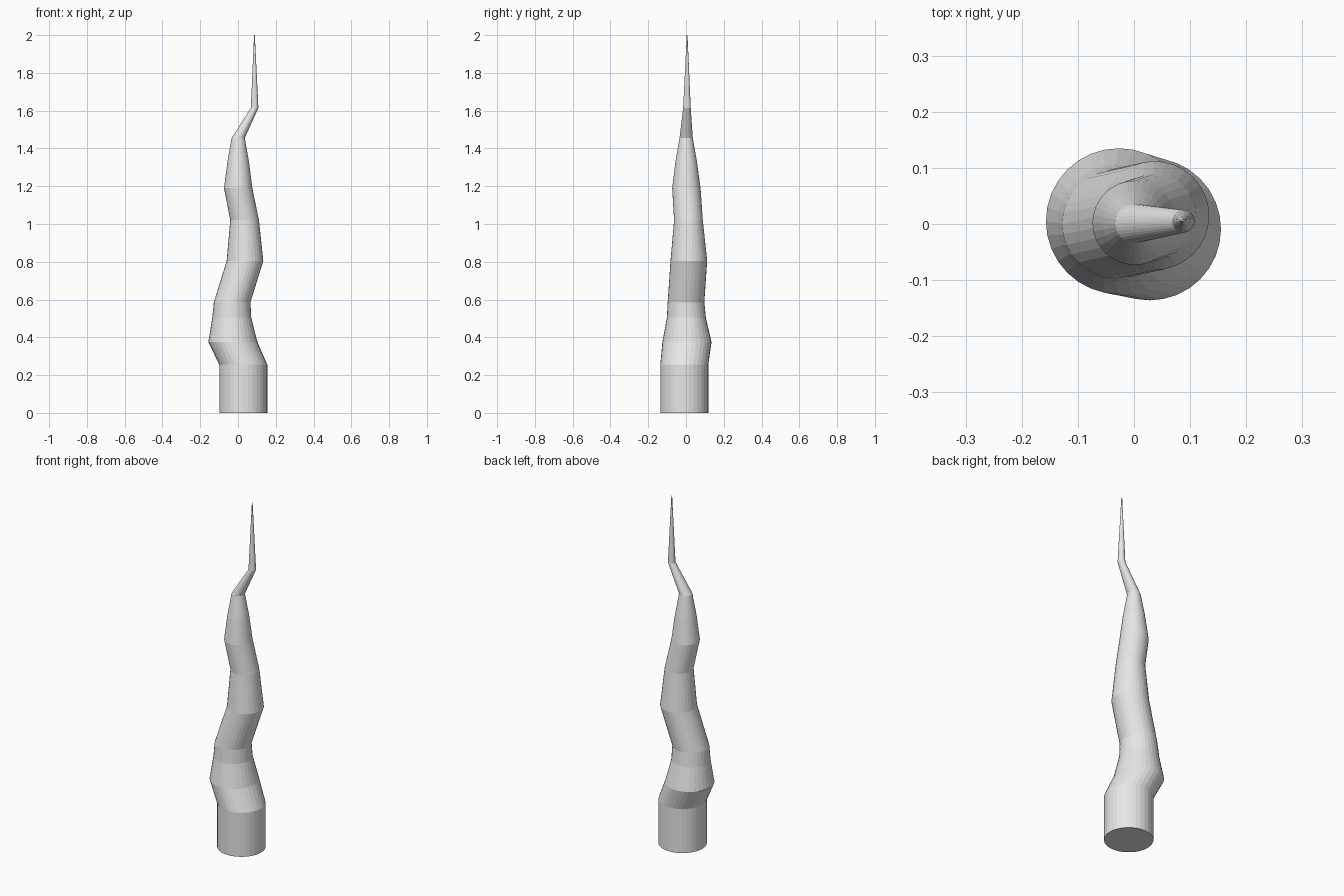
import bpy, bmesh, math

if "Cube" in bpy.data.objects:
    bpy.data.objects.remove(bpy.data.objects["Cube"])

SIDES = 32

# Horizontal cross-sections: centre x, centre y, height, radius
RINGS = [
    (0.028, -0.009, 0.0, 0.127),
    (0.028, -0.009, 0.255, 0.127),
    (-0.027, 0.005, 0.375, 0.130),
    (-0.033, 0.002, 0.505, 0.103),
    (-0.031, 0.0, 0.585, 0.097),
    (0.037, 0.015, 0.805, 0.097),
    (0.035, 0.013, 1.02, 0.076),
    (0.001, 0.002, 1.19, 0.075),
    (0.001, 0.001, 1.33, 0.057),
    (0.001, 0.001, 1.455, 0.035),
    (0.088, 0.005, 1.615, 0.020),
    (0.087, 0.006, 2.0, 0.002),
]

grey = bpy.data.materials.new("light_grey")
grey.diffuse_color = (0.8, 0.8, 0.8, 1)
grey.use_nodes = True
grey.node_tree.nodes["Principled BSDF"].inputs["Base Color"].default_value = grey.diffuse_color

# Crooked tapering spike, lofted through the rings and capped at both ends
bm = bmesh.new()
loops = []
for cx, cy, z, r in RINGS:
    angles = [2 * math.pi * i / SIDES for i in range(SIDES)]
    loops.append([bm.verts.new((cx + r * math.cos(a), cy + r * math.sin(a), z))
                  for a in angles])
for low, high in zip(loops, loops[1:]):
    for i in range(SIDES):
        j = (i + 1) % SIDES
        bm.faces.new((low[i], low[j], high[j], high[i]))
bm.faces.new(loops[0][::-1])
bm.faces.new(loops[-1])

mesh = bpy.data.meshes.new("crooked_spike")
bm.to_mesh(mesh)
bm.free()
mesh.materials.append(grey)
spike = bpy.data.objects.new("crooked_spike", mesh)
bpy.context.collection.objects.link(spike)
